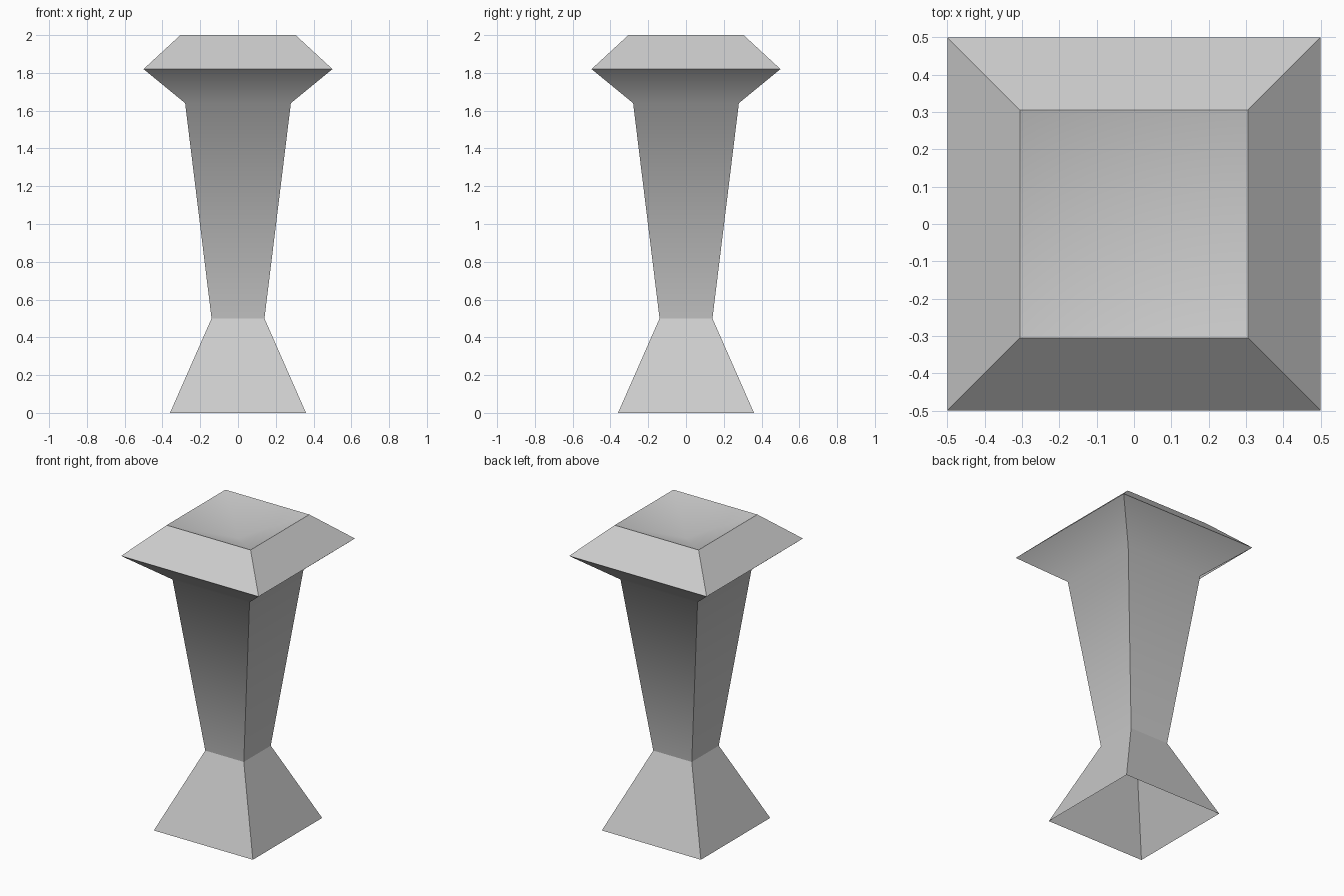
import bpy
import bmesh

cube = bpy.data.objects.get("Cube")
if cube:
    bpy.data.objects.remove(cube)

stone = bpy.data.materials.new("pale_grey_stone")
stone.use_nodes = True
GREY = (0.6, 0.6, 0.6, 1)
stone.diffuse_color = GREY
stone.node_tree.nodes["Principled BSDF"].inputs["Base Color"].default_value = GREY


def square_part(name, profile, dish_depth=None):
    """Stack square rings given as (half width, height), with crisp corners."""
    bm = bmesh.new()
    rings = [[bm.verts.new((x * half, y * half, z))
              for x, y in ((-1, -1), (1, -1), (1, 1), (-1, 1))]
             for half, z in profile]
    for low, high in zip(rings, rings[1:]):
        for i in range(4):
            j = (i + 1) % 4
            bm.faces.new((low[i], low[j], high[j], high[i]))
            bm.edges.get((low[i], high[i])).smooth = False

    # Softly shaded sunken top inside a crisp rim
    if dish_depth is not None:
        rim = rings[-1]
        centre = bm.verts.new((0, 0, profile[-1][1] - dish_depth))
        for i in range(4):
            j = (i + 1) % 4
            bm.faces.new((rim[i], rim[j], centre))
            bm.edges.get((rim[i], rim[j])).smooth = False

    for face in bm.faces:
        face.smooth = True
    mesh = bpy.data.meshes.new(name)
    bm.to_mesh(mesh)
    bm.free()
    mesh.materials.append(stone)
    obj = bpy.data.objects.new(name, mesh)
    bpy.context.collection.objects.link(obj)
    return obj


# Flared foot, open underneath
square_part("base", [(0.36, 0), (0.14, 0.5)])

# Tapered column blending into the overhang of the cap
square_part("shaft", [(0.14, 0.5), (0.28, 1.64), (0.5, 1.82)])

# Bevelled cap with a shallow dished top
square_part("cap", [(0.5, 1.82), (0.305, 2.0)], dish_depth=0.12)
